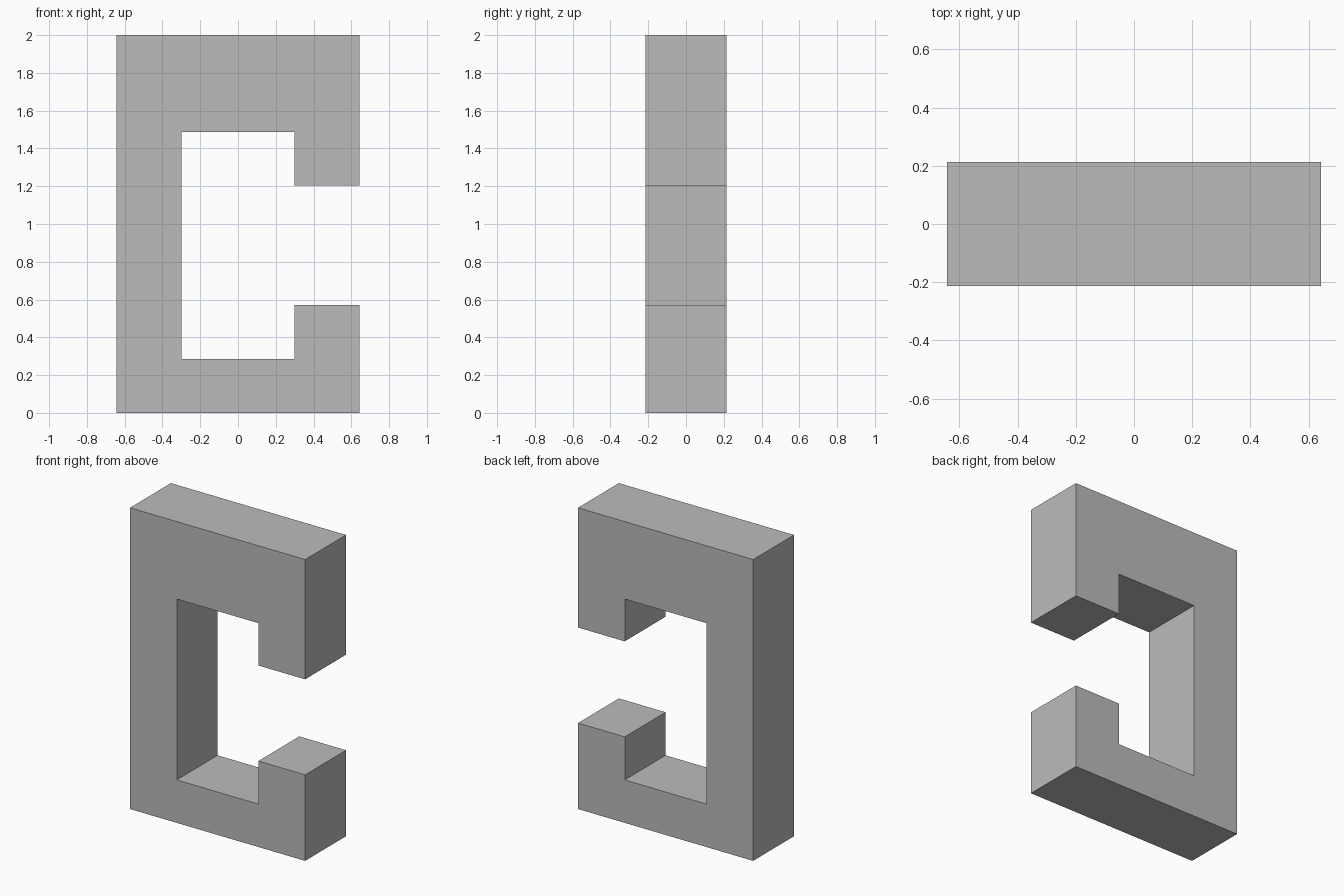
import bpy
import bmesh

cube = bpy.data.objects.get("Cube")
if cube:
    bpy.data.objects.remove(cube, do_unlink=True)

# Plain grey finish
grey = bpy.data.materials.new("mid_grey")
grey.use_nodes = True
colour = (0.5, 0.5, 0.5, 1)
grey.diffuse_color = colour
grey.node_tree.nodes["Principled BSDF"].inputs["Base Color"].default_value = colour

# Key dimensions of the squared C outline
half_width, half_depth, height = 0.643, 0.214, 2.0
inner = 0.3
floor_z, lower_lip_z, upper_lip_z, ceiling_z = 0.285, 0.571, 1.205, 1.486

outline = [
    (-half_width, 0), (half_width, 0),
    (half_width, lower_lip_z), (inner, lower_lip_z),
    (inner, floor_z), (-inner, floor_z),
    (-inner, ceiling_z), (inner, ceiling_z),
    (inner, upper_lip_z), (half_width, upper_lip_z),
    (half_width, height), (-half_width, height),
]

# Extrude the outline from front to back
bm = bmesh.new()
front = bm.faces.new([bm.verts.new((x, -half_depth, z)) for x, z in outline])
extruded = bmesh.ops.extrude_face_region(bm, geom=[front], use_keep_orig=True)
back_verts = [v for v in extruded["geom"] if isinstance(v, bmesh.types.BMVert)]
bmesh.ops.translate(bm, verts=back_verts, vec=(0, 2 * half_depth, 0))
bmesh.ops.recalc_face_normals(bm, faces=bm.faces)

mesh = bpy.data.meshes.new("c_shaped_block")
bm.to_mesh(mesh)
bm.free()
mesh.materials.append(grey)
block = bpy.data.objects.new("c_shaped_block", mesh)
bpy.context.collection.objects.link(block)
